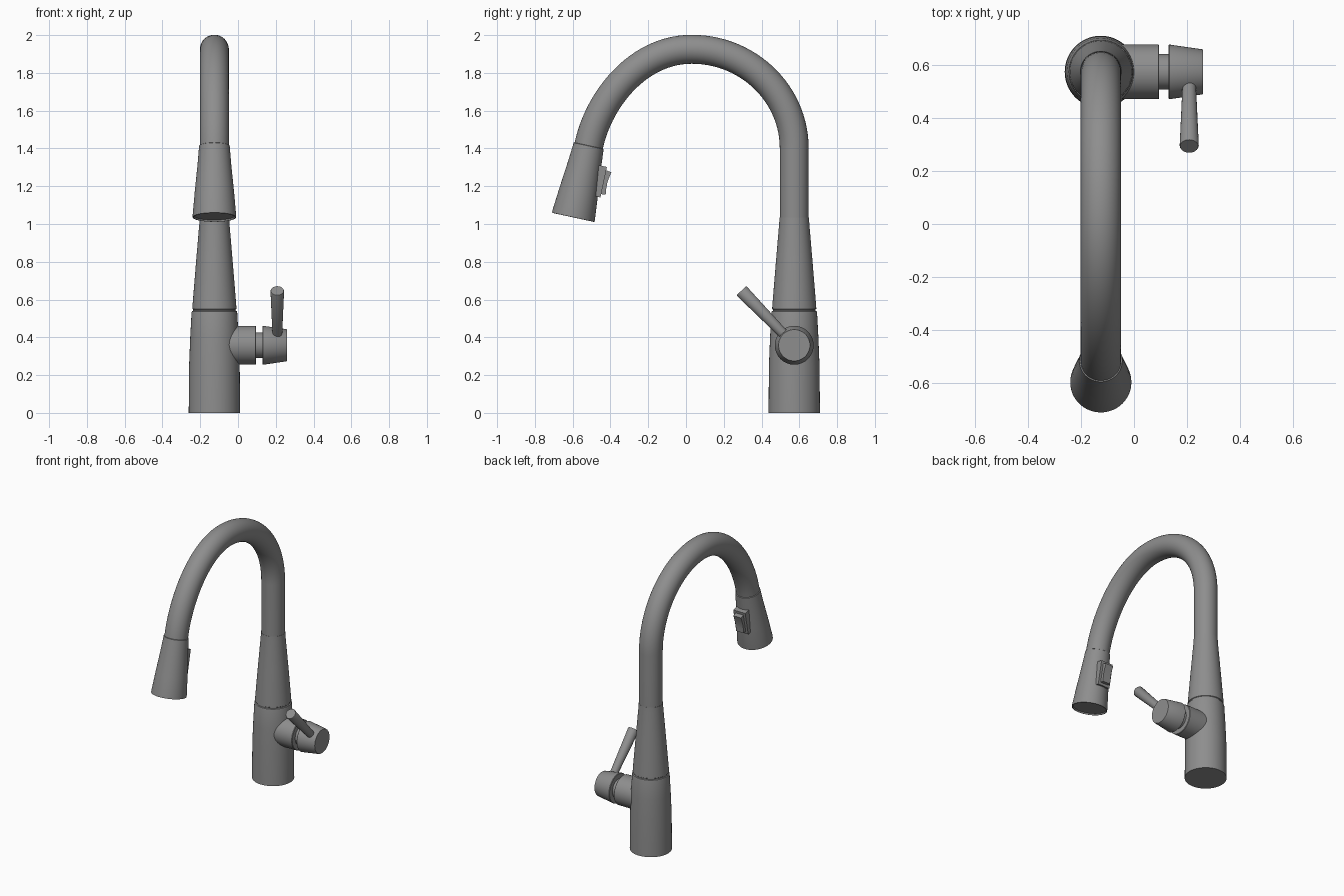
import bpy, bmesh, math
from mathutils import Vector
from mathutils.geometry import interpolate_bezier

if "Cube" in bpy.data.objects:
    bpy.data.objects.remove(bpy.data.objects["Cube"])

CX, CY = -0.125, 0.573          # axis of the body

metal = bpy.data.materials.new("grey metal")
metal.diffuse_color = (0.27, 0.27, 0.27, 1)
metal.use_nodes = True
metal.node_tree.nodes["Principled BSDF"].inputs["Base Color"].default_value = metal.diffuse_color


def finish(name, bm):
    bmesh.ops.recalc_face_normals(bm, faces=bm.faces)
    me = bpy.data.meshes.new(name)
    bm.to_mesh(me)
    bm.free()
    me.materials.append(metal)
    ob = bpy.data.objects.new(name, me)
    bpy.context.collection.objects.link(ob)
    bpy.ops.object.select_all(action='DESELECT')
    ob.select_set(True)
    bpy.context.view_layer.objects.active = ob
    bpy.ops.object.shade_smooth_by_angle(angle=math.radians(35))
    return ob


def sweep(name, points, tangents, radii, sides=48):
    """Round section carried along a path, with closed ends."""
    bm = bmesh.new()
    rings = []
    for p, t, r in zip(points, tangents, radii):
        t = Vector(t).normalized()
        side = Vector((1, 0, 0)) if abs(t.x) < 0.9 else Vector((0, 1, 0))
        u = (side - t * side.dot(t)).normalized()
        v = t.cross(u)
        ring = []
        for i in range(sides):
            a = 2 * math.pi * i / sides
            ring.append(bm.verts.new(Vector(p) + r * (math.cos(a) * u + math.sin(a) * v)))
        rings.append(ring)
    for a, b in zip(rings, rings[1:]):
        for i in range(sides):
            j = (i + 1) % sides
            bm.faces.new((a[i], a[j], b[j], b[i]))
    bm.faces.new(rings[0])
    bm.faces.new(rings[-1])
    return finish(name, bm)


def lathe(name, origin, axis, profile, sides=48):
    """Turned part: profile is (distance along axis, radius)."""
    axis = Vector(axis).normalized()
    return sweep(name, [Vector(origin) + axis * d for d, r in profile],
                 [axis] * len(profile), [r for d, r in profile], sides)


# body: lower barrel, seam groove, tapered neck
lathe("body", (CX, CY, 0), (0, 0, 1),
      [(0, .136), (.25, .134), (.40, .128), (.53, .121), (.538, .119), (.541, .113),
       (.548, .113), (.551, .117), (.58, .115), (.80, .097), (1.0, .080), (1.035, .078)], 64)

# gooseneck spout
top = Vector((CX, .03, 1.925))
start = Vector((CX, CY, 1.40))
end = Vector((CX, -.515, 1.415))
down = Vector((0, -.212, -.977)).normalized()
path = [Vector((CX, CY, 1.0))]
path += interpolate_bezier(start, start + Vector((0, 0, .29)), top + Vector((0, .30, 0)), top, 28)
path += interpolate_bezier(top, top - Vector((0, .28, 0)), end - down * .256, end, 28)[1:]
path.append(end + down * .03)
tans = [path[min(i + 1, len(path) - 1)] - path[max(i - 1, 0)] for i in range(len(path))]
tans[0] = tans[1] = Vector((0, 0, 1))
sweep("spout", path, tans, [.0765] * len(path))

# spray head with a recessed underside
lathe("spray_head", end, down,
      [(0, .077), (.002, .081), (.10, .089), (.25, .104), (.375, .115), (.388, .115),
       (.389, .109), (.380, .107)], 64)

# button plate and rocker, extruded across x from a side profile (depth out, distance down)
out = Vector((0, .977, -.212)).normalized()


def side_plate(name, profile, half):
    bm = bmesh.new()
    loops = [[bm.verts.new(end + down * d + out * o + Vector((s * half, 0, 0)))
              for o, d in profile] for s in (-1, 1)]
    n = len(profile)
    for i in range(n):
        j = (i + 1) % n
        bm.faces.new((loops[0][i], loops[0][j], loops[1][j], loops[1][i]))
    for loop in loops:
        bm.faces.new(loop)
    return finish(name, bm)


side_plate("button_plate", [(.06, .09), (.118, .09), (.119, .255), (.06, .255)], .047)
side_plate("button_rocker", [(.09, .105), (.147, .112), (.141, .145), (.138, .175),
                             (.139, .205), (.143, .235), (.09, .240)], .030)

# side valve: barrel, neck and tapered hub in line along x
lathe("valve_barrel", (CX, CY, .358), (1, 0, 0), [(0, .103), (.217, .103), (.220, .100)])
lathe("valve_neck", (.08, CY, .358), (1, 0, 0), [(0, .067), (.07, .067)])
lathe("handle_hub", (.13, CY, .358), (1, 0, 0),
      [(0, .100), (.003, .103), (.127, .085), (.13, .083)])

# lever rising towards the front
base, tip = Vector((.208, .545, .388)), Vector((.208, .293, .647))
lathe("handle_lever", base, tip - base,
      [(0, .025), (.08, .027), ((tip - base).length - .004, .036),
       ((tip - base).length, .034)], 32)
